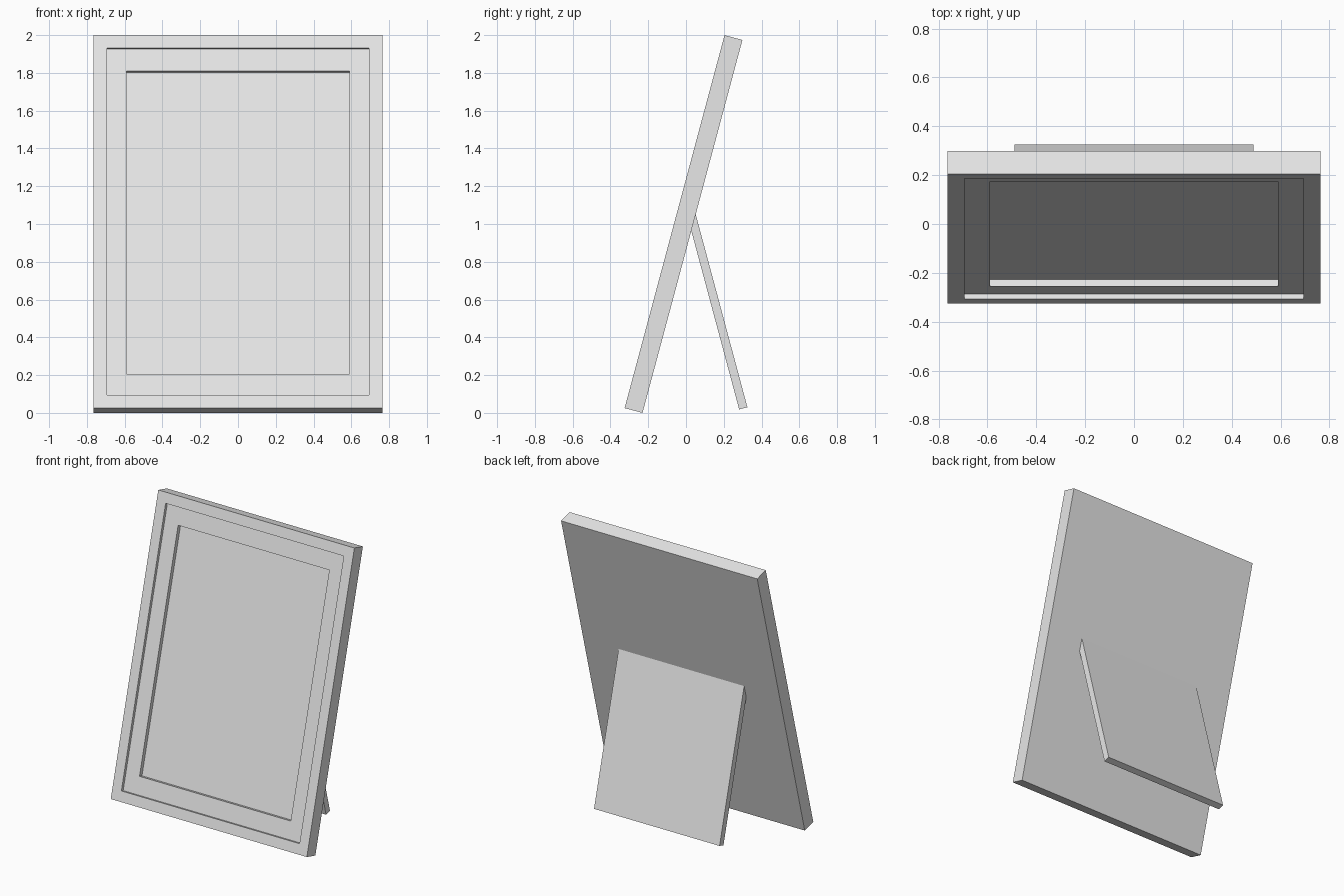
import bpy, bmesh
from math import radians
from mathutils import Matrix

cube = bpy.data.objects.get("Cube")
if cube:
    bpy.data.objects.remove(cube, do_unlink=True)

# Single flat colour
grey = bpy.data.materials.new("light_grey")
grey.use_nodes = True
colour = (0.8, 0.8, 0.8, 1)
grey.diffuse_color = colour
grey.node_tree.nodes["Principled BSDF"].inputs["Base Color"].default_value = colour


def nested_panel(name, rings, matrix, cap_back=False, cap_front=False):
    """Join rectangles (half width, bottom, top, depth) from back to front."""
    bm = bmesh.new()
    loops = []
    for half, low, high, depth in rings:
        corners = ((-half, low), (half, low), (half, high), (-half, high))
        loops.append([bm.verts.new((x, depth, z)) for x, z in corners])
    for a, b in zip(loops, loops[1:]):
        for i in range(4):
            j = (i + 1) % 4
            bm.faces.new((a[i], a[j], b[j], b[i]))
    if cap_back:
        bm.faces.new(loops[0][::-1])
    if cap_front:
        bm.faces.new(loops[-1])
    bm.transform(matrix)
    mesh = bpy.data.meshes.new(name)
    bm.to_mesh(mesh)
    bm.free()
    mesh.materials.append(grey)
    obj = bpy.data.objects.new(name, mesh)
    bpy.context.collection.objects.link(obj)
    return obj


height, thickness = 2.044, 0.098
lip_depth, picture_depth = 0.021, 0.05
tilt = radians(15)
lean_back = Matrix.Translation((0, -0.325, 0.0254)) @ Matrix.Rotation(-tilt, 4, 'X')
lean_front = Matrix.Translation((0, 0.325, 0.03)) @ Matrix.Rotation(tilt, 4, 'X')

# Rectangles shared by the frame, mat and picture
outer = (0.764, 0, height)
lip = (0.694, 0.071, height - 0.071)
window = (0.589, 0.192, height - 0.192)

# Frame with closed back and raised border
nested_panel("frame", [(*outer, thickness), (*outer, 0), (*lip, 0), (*lip, lip_depth)],
             lean_back, cap_back=True)

# Mat board with its cut window edge
nested_panel("mat_board", [(*lip, lip_depth), (*window, lip_depth), (*window, picture_depth)],
             lean_back)

# Recessed picture
nested_panel("picture_panel", [(*window, picture_depth)], lean_back, cap_front=True)

# Rear support leg, its top end tucked into the back
leg = (0.489, 0, 1.064)
nested_panel("support_leg", [(*leg, 0), (*leg, -0.045)], lean_front,
             cap_back=True, cap_front=True)
